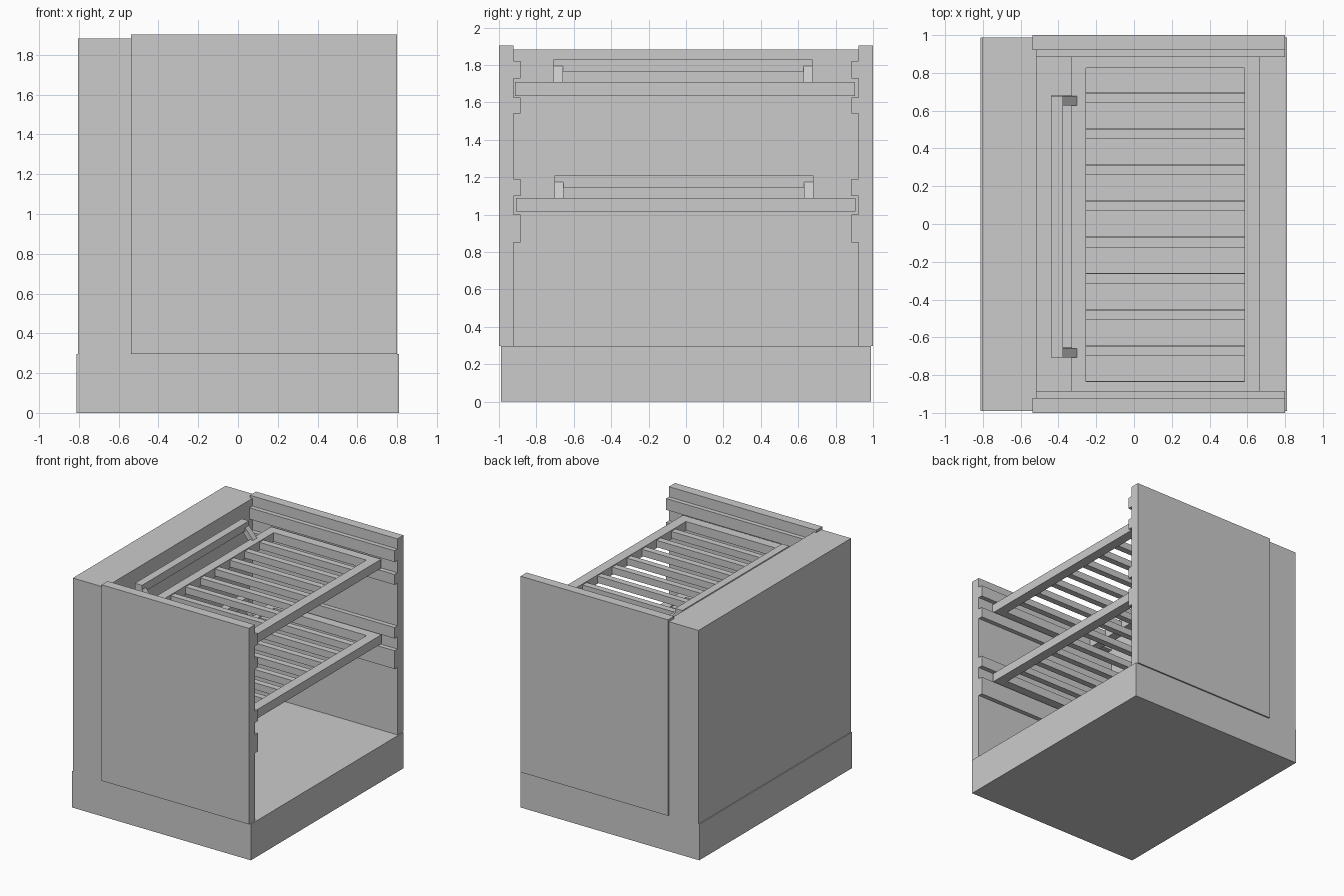
import bpy, bmesh

if "Cube" in bpy.data.objects:
    bpy.data.objects.remove(bpy.data.objects["Cube"])


def make(name, bm):
    bmesh.ops.recalc_face_normals(bm, faces=bm.faces)
    me = bpy.data.meshes.new(name)
    bm.to_mesh(me)
    bm.free()
    ob = bpy.data.objects.new(name, me)
    bpy.context.collection.objects.link(ob)
    return ob


def prism(name, pts, to3d, a, b):
    """Extrude a 2D profile from a to b; to3d places (u, v, w) in space."""
    bm = bmesh.new()
    lo = [bm.verts.new(to3d(u, v, a)) for u, v in pts]
    hi = [bm.verts.new(to3d(u, v, b)) for u, v in pts]
    bm.faces.new(lo)
    bm.faces.new(hi[::-1])
    for i in range(len(pts)):
        j = (i + 1) % len(pts)
        bm.faces.new((lo[i], lo[j], hi[j], hi[i]))
    return make(name, bm)


def along_x(u, v, w):
    return (w, u, v)


def along_y(u, v, w):
    return (u, w, v)


def box(name, x0, x1, y0, y1, z0, z1):
    return prism(name, [(x0, z0), (x1, z0), (x1, z1), (x0, z1)], along_y, y0, y1)


def ring(name, outer, inner, z0, z1):
    """Rectangular frame with an open centre; rects are (x0, x1, y0, y1)."""
    bm = bmesh.new()

    def loop(r, z):
        return [bm.verts.new((x, y, z)) for x, y in
                ((r[0], r[2]), (r[1], r[2]), (r[1], r[3]), (r[0], r[3]))]
    loops = [loop(outer, z0), loop(outer, z1), loop(inner, z1), loop(inner, z0)]
    for k in range(4):
        p, q = loops[k], loops[(k + 1) % 4]
        for i in range(4):
            j = (i + 1) % 4
            bm.faces.new((p[i], p[j], q[j], q[i]))
    return make(name, bm)


# Base and back wall
box("base", -0.812, 0.81, -0.99, 0.988, 0, 0.296)
box("back_wall", -0.805, -0.515, -0.99, 0.988, 0.296, 1.883)

# Side walls: stepped profile with pairs of rails that hold the racks
rails = [(0.85, 1.0), (1.10, 1.19), (1.54, 1.625), (1.727, 1.82)]
profile = [(1.0, 0.296), (0.922, 0.296)]
for z0, z1 in rails:
    profile += [(0.922, z0), (0.885, z0), (0.885, z1), (0.922, z1)]
profile += [(0.922, 1.903), (1.0, 1.903)]
wall = prism("side_walls", profile, along_x, -0.537, 0.80)
wall.modifiers.new("mirror", 'MIRROR').use_axis = (False, True, False)


def rack(label, z, y):
    """Slatted rack whose underside is at z, with a raised pull bar behind."""
    ring(label + "_rack_frame", (-0.33, 0.667, y - 0.913, y + 0.903),
         (-0.255, 0.585, y - 0.835, y + 0.827), z, z + 0.073)
    for i in range(8):
        c = y - 0.672 + i * 0.1915
        box(f"{label}_rack_slat_{i + 1}", -0.26, 0.59, c - 0.026, c + 0.026,
            z + 0.008, z + 0.064)
    box(label + "_pull_bar", -0.44, -0.375, y - 0.708, y + 0.677, z + 0.13, z + 0.195)
    # Slanted brackets joining the pull bar to the frame
    slant = [(-0.29, z + 0.06), (-0.33, z + 0.04), (-0.41, z + 0.135), (-0.375, z + 0.158)]
    for side, y0 in (("left", -0.708), ("right", 0.627)):
        prism(f"{label}_{side}_bracket", slant, along_y, y + y0, y + y0 + 0.05)


rack("upper", 1.635, 0)
rack("lower", 1.015, 0.004)
